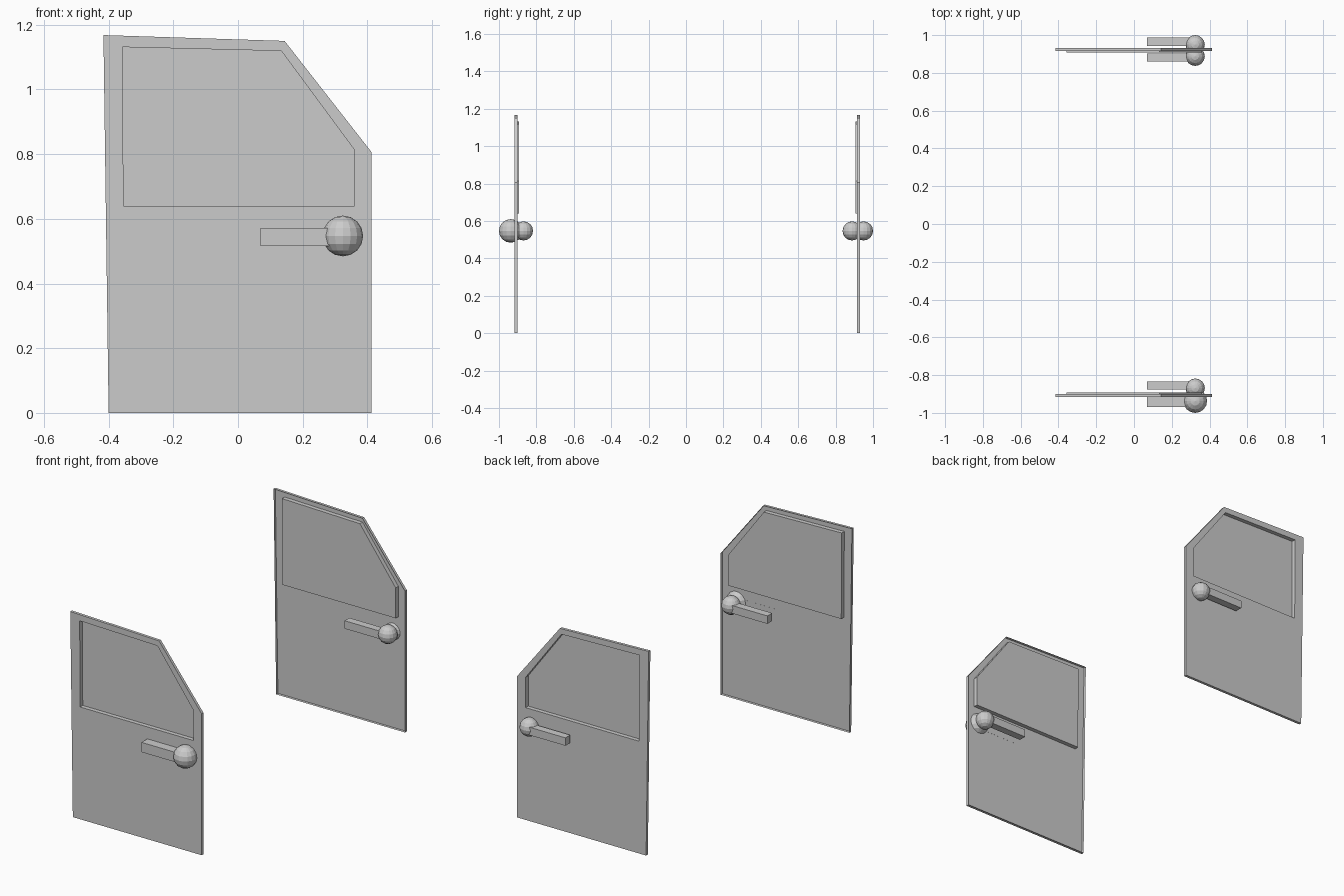
import bpy, bmesh
from mathutils import Matrix

if "Cube" in bpy.data.objects:
    bpy.data.objects.remove(bpy.data.objects["Cube"])

MID = 0.007                       # y midway between the two doors
# Outlines in (x, z), counter-clockwise seen from the front
OUTLINE = [(-0.40, 0), (0.413, 0), (0.413, 0.806), (0.144, 1.15), (-0.416, 1.168)]
WINDOW = [(-0.354, 0.64), (0.36, 0.64), (0.36, 0.813), (0.134, 1.119), (-0.357, 1.131)]
SKIN, RIM, GLASS = 0.924, 0.908, 0.900   # distances from the middle


def finish(bm, name):
    mesh = bpy.data.meshes.new(name)
    bm.to_mesh(mesh)
    bm.free()
    ob = bpy.data.objects.new(name, mesh)
    bpy.context.collection.objects.link(ob)
    return ob


def door(name, side):
    """Open-backed door shell with a window pressed inward."""
    bm = bmesh.new()

    def loop(points, dist):
        return [bm.verts.new((x, MID + side * dist, z)) for x, z in points]

    def bridge(a, b):
        for i in range(len(a)):
            j = (i + 1) % len(a)
            bm.faces.new((a[i], a[j], b[j], b[i]))

    rim = loop(OUTLINE, RIM)
    skin = loop(OUTLINE, SKIN)
    opening = loop(WINDOW, SKIN)
    pane = loop(WINDOW, GLASS)
    bridge(rim, skin)
    bridge(skin, opening)
    bridge(opening, pane)
    bm.faces.new(pane)
    if side > 0:
        bmesh.ops.reverse_faces(bm, faces=bm.faces[:])
    finish(bm, name)


def handle(name, y_knob, y_bar, radius, width):
    """Round knob with a square lever."""
    z = 0.547
    bm = bmesh.new()
    bmesh.ops.create_uvsphere(bm, u_segments=16, v_segments=8, radius=radius,
                              matrix=Matrix.Translation((0.324, y_knob, z)))
    finish(bm, name + "_knob")
    x0, x1 = 0.07, 0.31
    bm = bmesh.new()
    bmesh.ops.create_cube(bm, size=1, matrix=Matrix.Translation(((x0 + x1) / 2, y_bar, z - 0.003))
                          @ Matrix.Diagonal((x1 - x0, width, width * 1.05, 1)))
    finish(bm, name + "_lever")


# Doors
door("front_door", -1)
door("back_door", 1)

# Handles: the front outer one is larger
handle("front_outer_handle", -0.937, -0.943, 0.063, 0.053)
handle("front_inner_handle", -0.869, -0.855, 0.051, 0.043)
handle("back_outer_handle", 0.949, 0.965, 0.051, 0.043)
handle("back_inner_handle", 0.888, 0.882, 0.051, 0.043)
